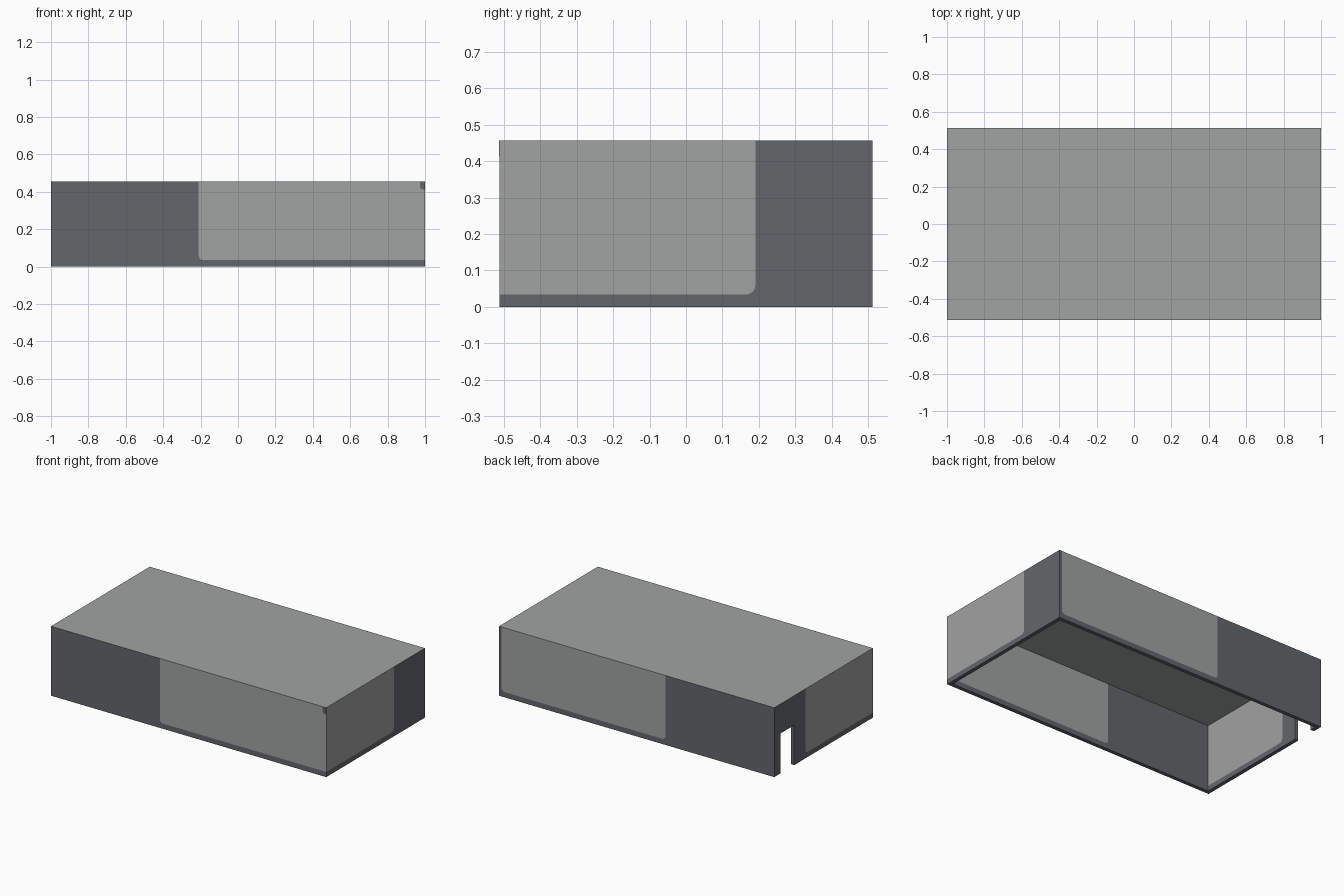
import bpy, bmesh, math

if "Cube" in bpy.data.objects:
    bpy.data.objects.remove(bpy.data.objects["Cube"])

L, W, H = 1.0, 0.512, 0.456      # half length, half width, height
T, ROOF = 0.025, 0.015           # wall and roof thickness
GZ, R = 0.034, 0.025             # panel sill height, corner radius


def material(name, rgb):
    m = bpy.data.materials.new(name)
    m.diffuse_color = (*rgb, 1)
    m.use_nodes = True
    m.node_tree.nodes["Principled BSDF"].inputs["Base Color"].default_value = m.diffuse_color
    return m


dark = material("dark slate", (0.125, 0.135, 0.147))
light = material("light grey", (0.355, 0.36, 0.36))


def finish(bm, name, mat):
    bmesh.ops.remove_doubles(bm, verts=bm.verts, dist=1e-5)
    bmesh.ops.recalc_face_normals(bm, faces=bm.faces)
    me = bpy.data.meshes.new(name)
    bm.to_mesh(me)
    bm.free()
    me.materials.append(mat)
    ob = bpy.data.objects.new(name, me)
    bpy.context.collection.objects.link(ob)
    return ob


def prism(name, outer, inner, mat):
    bm = bmesh.new()
    a = [bm.verts.new(p) for p in outer]
    b = [bm.verts.new(p) for p in inner]
    bm.faces.new(a)
    bm.faces.new(b[::-1])
    n = len(a)
    for i in range(n):
        j = (i + 1) % n
        bm.faces.new((a[i], b[i], b[j], a[j]))
    return finish(bm, name, mat)


def wall_piece(name, pts, half, place, mat):
    # inner face is pulled in at the ends and top so corners are mitred
    inner = [(max(-half + T, min(half - T, u)), min(z, H - ROOF)) for u, z in pts]
    prism(name, [place(u, z, 0) for u, z in pts],
          [place(u, z, T) for u, z in inner], mat)


def arc(cu, cz, a0, a1, r=R, n=5):
    return [(cu + r * math.cos(math.radians(a0 + (a1 - a0) * i / n)),
             cz + r * math.sin(math.radians(a0 + (a1 - a0) * i / n)))
            for i in range(n + 1)]


def wall(name, half, g, place, start=None, slot=()):
    # light panel from the wall end to u = g, dark frame around it
    curve = arc(g - R, GZ + R, -90, 0)
    if start is None:
        edge = [(-half, GZ)]
        tail = edge
    else:
        edge = arc(start + R, GZ + R, 180, 270)
        tail = edge[::-1] + [(start, H), (-half, H)]
    top = -half if start is None else start
    wall_piece(name + "_panel", edge + curve + [(g, H), (top, H)], half, place, light)
    frame = [(-half, 0), *slot, (half, 0), (half, H), (g, H)] + curve[::-1] + tail
    wall_piece(name + "_frame", frame, half, place, dark)


# four walls, the left one with a doorway slot
wall("front_wall", L, 0.21, lambda u, z, d: (-u, -W + d, z))
wall("back_wall", L, 0.21, lambda u, z, d: (-u, W - d, z), start=-0.982)
wall("right_wall", W, 0.19, lambda u, z, d: (L - d, u, z))
wall("left_wall", W, 0.19, lambda u, z, d: (-L + d, u, z),
     slot=[(0.305, 0), (0.305, 0.262), (0.448, 0.262), (0.448, 0)])

# roof, fitting the mitred wall tops
prism("roof",
      [(x * L, y * W, H) for x, y in ((-1, -1), (1, -1), (1, 1), (-1, 1))],
      [(x * (L - T), y * (W - T), H - ROOF) for x, y in ((-1, -1), (1, -1), (1, 1), (-1, 1))],
      light)

# small dark corner plate at the top right of the front
corner = [(L, H), (0.974, H), (0.974, 0.428)] + arc(0.99, 0.428, 180, 270, 0.016) + [(L, 0.412)]
prism("front_corner_plate",
      [(x, -W - 0.001, z) for x, z in corner],
      [(x, -W + 0.001, z) for x, z in corner], dark)
